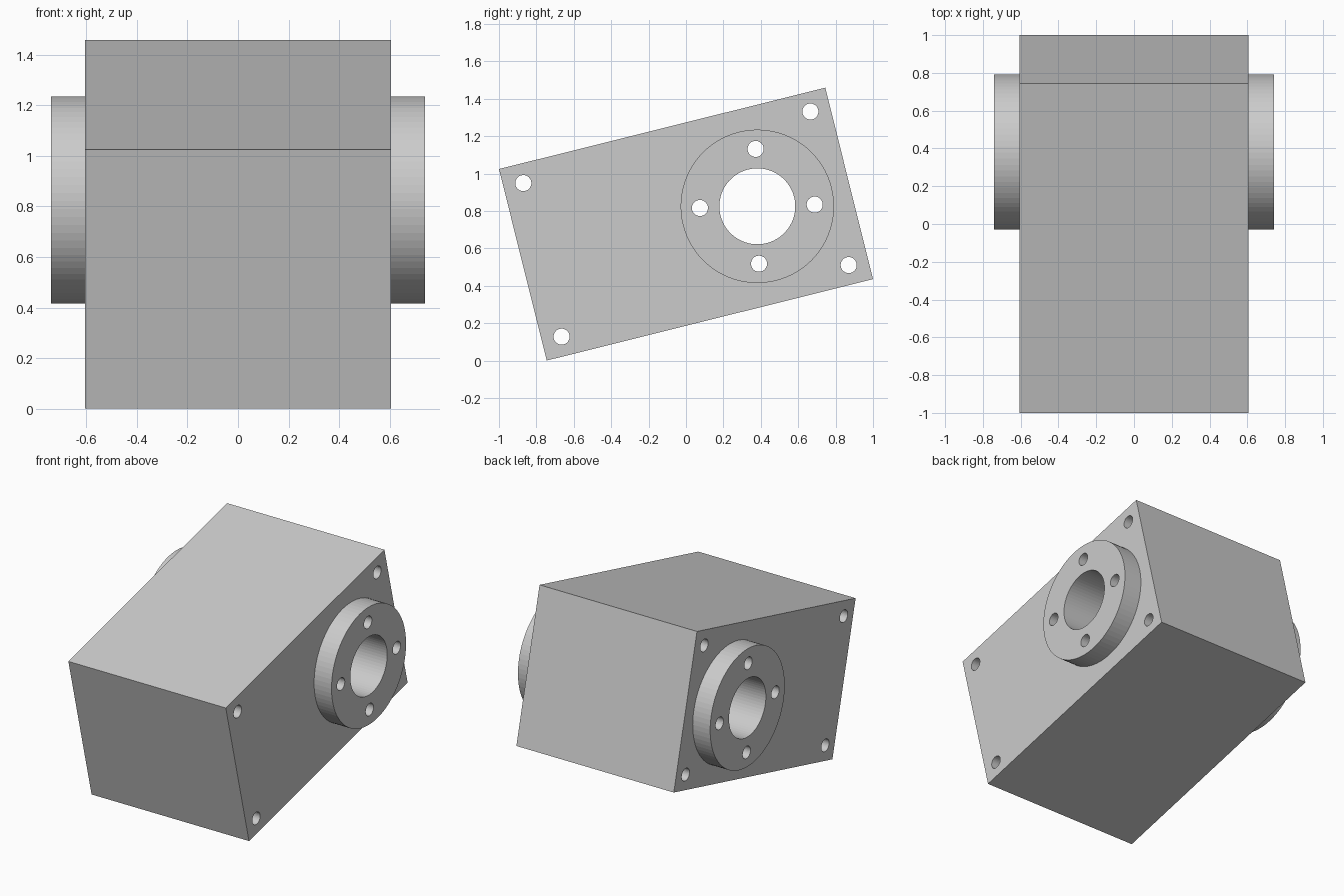
import bpy, bmesh
from math import radians, cos, sin, pi
from mathutils import Matrix, Vector

if "Cube" in bpy.data.objects:
    bpy.data.objects.remove(bpy.data.objects["Cube"])

TILT = radians(14)
LENGTH, HEIGHT, HALF_WIDTH = 1.798, 1.055, 0.606
HALF_SPAN = 0.74          # to the outer flange faces
HUB_Y = 0.393             # hub position along the block
PLACE = Matrix.Translation((0, 0, 0.73)) @ Matrix.Rotation(TILT, 4, 'X')


def add_cylinder(bm, y, z, radius, half_len, sides):
    """Cylinder along x, in the block's own untilted frame."""
    bmesh.ops.create_cone(
        bm, cap_ends=True, segments=sides, radius1=radius, radius2=radius,
        depth=2 * half_len,
        matrix=Matrix.Translation((0, y, z)) @ Matrix.Rotation(pi / 2, 4, 'Y'))


def make_object(name, bm):
    bmesh.ops.recalc_face_normals(bm, faces=bm.faces)
    mesh = bpy.data.meshes.new(name)
    bm.to_mesh(mesh)
    bm.free()
    obj = bpy.data.objects.new(name, mesh)
    obj.matrix_world = PLACE
    bpy.context.collection.objects.link(obj)
    return obj


def apply_boolean(target, tool, operation):
    mod = target.modifiers.new(operation.title(), 'BOOLEAN')
    mod.operation = operation
    mod.solver = 'EXACT'
    mod.object = tool
    tool.hide_render = True
    bpy.context.view_layer.objects.active = target
    bpy.ops.object.modifier_apply(modifier=mod.name)
    bpy.data.objects.remove(tool)


# Tilted rectangular block
bm = bmesh.new()
bmesh.ops.create_cube(bm, size=1)
bmesh.ops.scale(bm, vec=Vector((2 * HALF_WIDTH, LENGTH, HEIGHT)), verts=bm.verts)
housing = make_object("bearing_housing", bm)

# Round flanges standing out on both sides
bm = bmesh.new()
add_cylinder(bm, HUB_Y, 0, 0.41, HALF_SPAN, 80)
apply_boolean(housing, make_object("flanges", bm), 'UNION')

# Through holes: central bore, flange bolt circle, block corners
bm = bmesh.new()
add_cylinder(bm, HUB_Y, 0, 0.203, 1, 64)
for i in range(4):
    a = radians(1.7) - TILT + i * pi / 2
    add_cylinder(bm, HUB_Y + 0.307 * cos(a), 0.307 * sin(a), 0.043, 1, 32)
for sy in (-1, 1):
    for sz in (-1, 1):
        add_cylinder(bm, sy * 0.791, sz * 0.423, 0.043, 1, 32)
apply_boolean(housing, make_object("hole_cutters", bm), 'DIFFERENCE')
